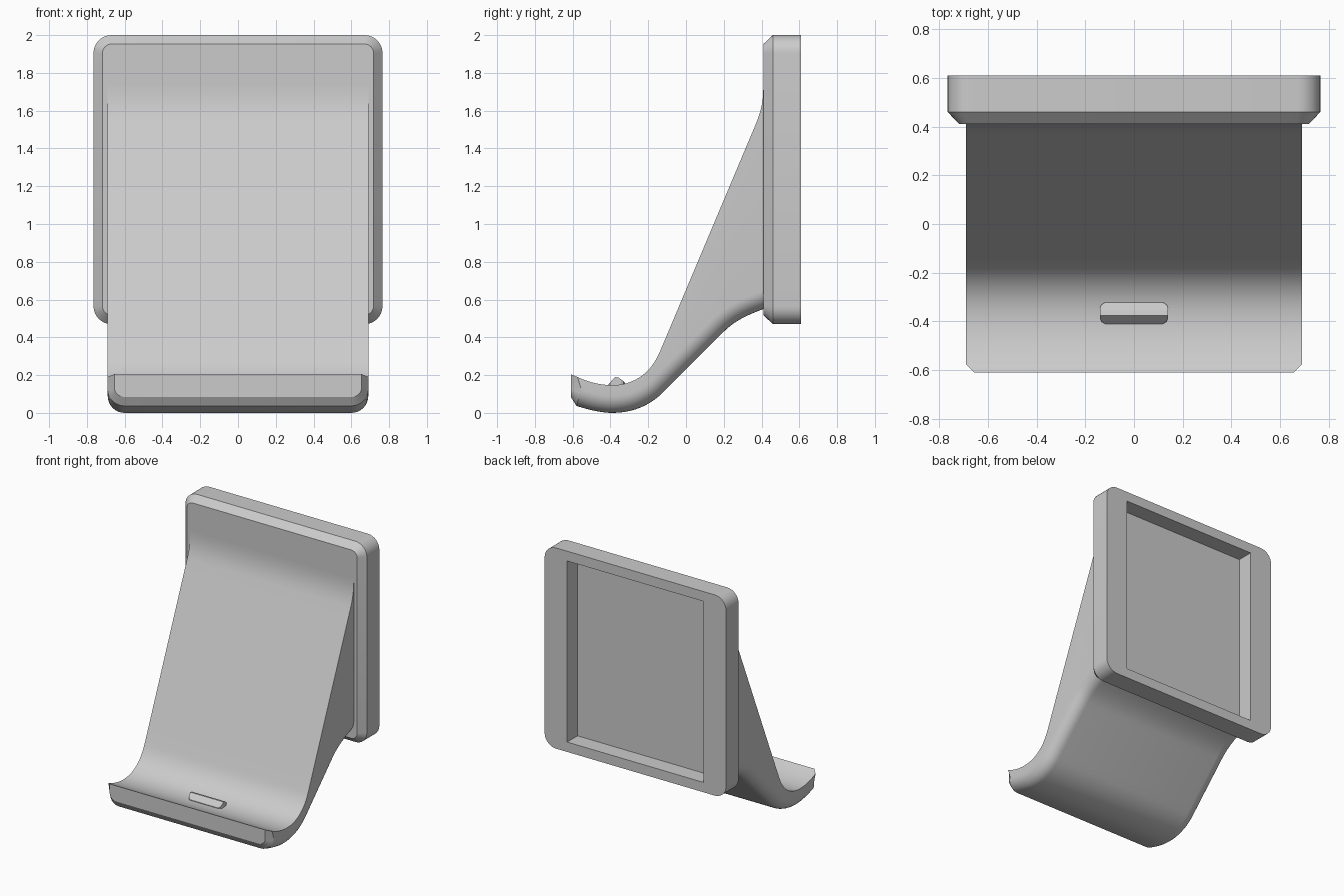
import bpy, bmesh, math
from mathutils import Vector

cube = bpy.data.objects.get("Cube")
if cube:
    bpy.data.objects.remove(cube, do_unlink=True)

grey = bpy.data.materials.new("light_grey")
grey.use_nodes = True
grey.diffuse_color = (0.6, 0.6, 0.6, 1)
grey.node_tree.nodes["Principled BSDF"].inputs["Base Color"].default_value = (0.6, 0.6, 0.6, 1)


def loft(name, rings):
    """Skin a list of equal-length closed rings and cap both ends."""
    bm = bmesh.new()
    loops = [[bm.verts.new(p) for p in ring] for ring in rings]
    n = len(loops[0])
    for a, b in zip(loops, loops[1:]):
        for i in range(n):
            j = (i + 1) % n
            bm.faces.new((a[i], a[j], b[j], b[i]))
    bm.faces.new(loops[0])
    bm.faces.new(loops[-1])
    bmesh.ops.remove_doubles(bm, verts=bm.verts, dist=1e-5)
    bmesh.ops.recalc_face_normals(bm, faces=bm.faces)
    mesh = bpy.data.meshes.new(name)
    bm.to_mesh(mesh)
    bm.free()
    mesh.materials.append(grey)
    obj = bpy.data.objects.new(name, mesh)
    bpy.context.collection.objects.link(obj)
    bpy.ops.object.select_all(action='DESELECT')
    obj.select_set(True)
    bpy.context.view_layer.objects.active = obj
    bpy.ops.object.shade_smooth_by_angle(angle=math.radians(25))
    return obj


# Back plate: chamfered front, rounded corners, square recess behind
def rounded_rect(hx, hz, r, y, steps=8):
    ring = []
    for quarter, (sx, sz) in enumerate(((1, 1), (-1, 1), (-1, -1), (1, -1))):
        for k in range(steps + 1):
            a = math.pi / 2 * (quarter + k / steps)
            ring.append((sx * (hx - r) + r * math.cos(a), y,
                         1.235 + sz * (hz - r) + r * math.sin(a)))
    return ring


loft("back_plate", [
    rounded_rect(0.718, 0.718, 0.05, 0.41),
    rounded_rect(0.765, 0.765, 0.095, 0.46),
    rounded_rect(0.765, 0.765, 0.095, 0.61),
    rounded_rect(0.575, 0.69, 0, 0.61),
    rounded_rect(0.575, 0.69, 0, 0.485),
])


# Sloping cradle: paired upper and lower curves in the y-z plane
def bezier_path(start, segments, steps=10):
    path = [Vector(start)]
    for seg in segments:
        p0 = path[-1].copy()
        p1, p2, p3 = (Vector(p) for p in seg)
        for k in range(1, steps + 1):
            t = k / steps
            u = 1 - t
            path.append(p0 * u**3 + p1 * 3*u*u*t + p2 * 3*u*t*t + p3 * t**3)
    return path


upper = bezier_path((-0.575, 0.19), [
    ((-0.52, 0.165), (-0.46, 0.147), (-0.39, 0.147)),
    ((-0.27, 0.147), (-0.185, 0.215), (-0.14, 0.32)),
    ((0.03, 0.723), (0.2, 1.127), (0.37, 1.53)),
    ((0.395, 1.59), (0.41, 1.65), (0.41, 1.73)),
])
lower = bezier_path((-0.58, 0.037), [
    ((-0.52, 0.018), (-0.45, 0), (-0.39, 0)),
    ((-0.28, 0), (-0.19, 0.04), (-0.12, 0.11)),
    ((-0.013, 0.217), (0.093, 0.323), (0.2, 0.43)),
    ((0.26, 0.49), (0.33, 0.52), (0.41, 0.55)),
])
# Run the end into the plate
upper.append(Vector((0.46, 1.73)))
lower.append(Vector((0.46, 0.575)))


def cradle_ring(top, low, normal, hw, r, steps=8):
    half = [(hw, top)]
    for k in range(steps + 1):
        a = math.pi / 2 * (1 - k / steps)
        half.append((hw - r + r * math.sin(a), low + normal * (r - r * math.cos(a))))
    both = half + [(-x, p) for x, p in reversed(half)]
    return [(x, p.x, p.y) for x, p in both]


rings = [cradle_ring(Vector((-0.61, 0.205)), Vector((-0.61, 0.085)),
                     Vector((0, 1)), 0.655, 0.05)]
for i, (top, low) in enumerate(zip(upper, lower)):
    d = lower[min(i + 1, len(lower) - 1)] - lower[max(i - 1, 0)]
    rings.append(cradle_ring(top, low, Vector((-d.y, d.x)).normalized(), 0.69, 0.09))
loft("cradle", rings)


# Small ridge on the cradle floor, clipped at its corners
def ridge_ring(x, inset):
    front, back = -0.41 + inset, -0.322 - inset
    zf, zb = 0.152 + 1.09 * inset, 0.16 + 0.8 * inset
    profile = [(front, 0.13), (front, zf), (-0.375, 0.19),
               (-0.355, 0.186), (back, zb), (back, 0.13)]
    return [(x, y, z) for y, z in profile]


loft("floor_ridge", [ridge_ring(x, inset) for x, inset in
                     ((-0.14, 0.022), (-0.133, 0.008), (-0.118, 0),
                      (0.118, 0), (0.133, 0.008), (0.14, 0.022))])
